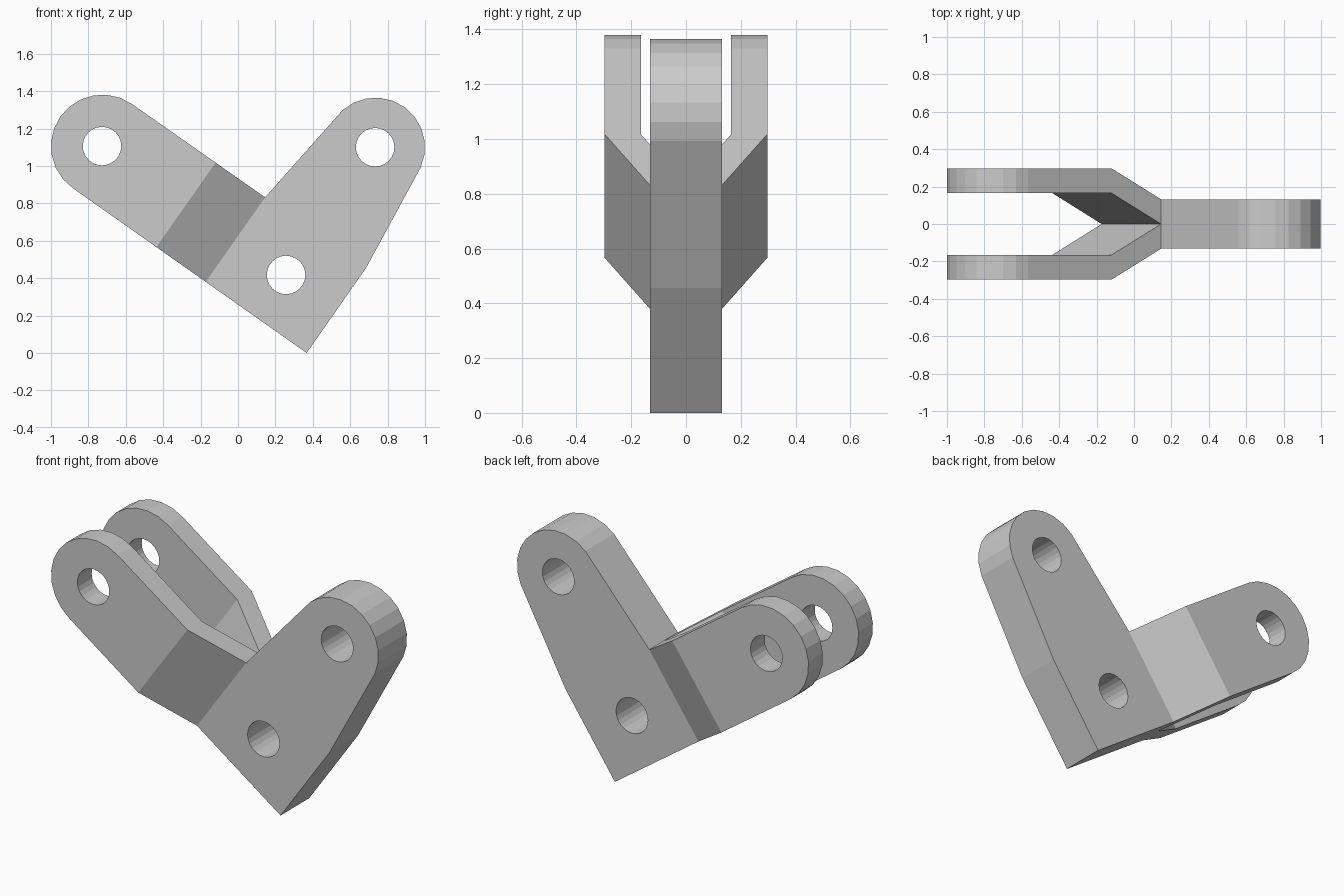
import bpy, bmesh
from math import sin, cos, radians
from mathutils import Vector

if "Cube" in bpy.data.objects:
    bpy.data.objects.remove(bpy.data.objects["Cube"])

THICK = 0.132      # half the blade, and each fork arm
SPREAD = 0.165     # sideways offset of each fork arm
BEND = 0.323       # length of the slanted part
TILT = 54.9        # direction across the fork arm, in degrees
corner = Vector((0.145, 0, 0.832))
along = Vector((-sin(radians(TILT)), 0, cos(radians(TILT))))


def arc(x, z, r, start, end, steps):
    angles = [radians(start + (end - start) * i / steps) for i in range(steps + 1)]
    return [(x + r * cos(a), z + r * sin(a)) for a in angles]


def add_loop(bm, points):
    verts = [bm.verts.new((x, 0, z)) for x, z in points]
    for a, b in zip(verts, verts[1:] + verts[:1]):
        bm.edges.new((a, b))


# Side profile: blade with a round end, then the fork arm with a round end
blade_end = arc(0.735, 1.10, 0.265, -24, 132, 10)
fork_end = arc(-0.725, 1.106, 0.275, TILT, TILT + 180, 12)
outline = [(0.367, 0), (0.685, 0.455)] + blade_end + [(corner.x, corner.z)] + fork_end

bm = bmesh.new()
add_loop(bm, outline)
for x, z in ((0.733, 1.10), (-0.727, 1.106), (0.257, 0.417)):
    add_loop(bm, arc(x, z, 0.103, 0, 345, 23))
bmesh.ops.triangle_fill(bm, edges=bm.edges[:], use_beauty=True, normal=(0, -1, 0))

# Thicken one half of the lever
top = bmesh.ops.extrude_face_region(bm, geom=bm.faces[:])["geom"]
bmesh.ops.translate(bm, vec=(0, THICK, 0),
                    verts=[v for v in top if isinstance(v, bmesh.types.BMVert)])

# Cut at both bend lines, then push the fork arm outwards
for distance in (0, BEND):
    bmesh.ops.bisect_plane(bm, geom=bm.verts[:] + bm.edges[:] + bm.faces[:], dist=1e-4,
                           plane_co=corner + along * distance, plane_no=along)
for v in bm.verts:
    s = (v.co - corner).dot(along)
    v.co.y += SPREAD * min(max(s / BEND, 0), 1)
bmesh.ops.recalc_face_normals(bm, faces=bm.faces[:])

# Open the blade on the symmetry plane so both halves join
middle = [f for f in bm.faces if all(abs(v.co.y) < 1e-4 for v in f.verts)]
bmesh.ops.delete(bm, geom=middle, context="FACES")
bmesh.ops.dissolve_limit(bm, angle_limit=radians(1), verts=bm.verts[:], edges=bm.edges[:])

mesh = bpy.data.meshes.new("forked_lever")
bm.to_mesh(mesh)
bm.free()
lever = bpy.data.objects.new("forked_lever", mesh)
bpy.context.collection.objects.link(lever)

mirror = lever.modifiers.new("mirror_halves", "MIRROR")
mirror.use_axis = (False, True, False)
mirror.use_clip = True
mirror.merge_threshold = 0.001

# Plain grey metal
grey = bpy.data.materials.new("plain_grey")
grey.use_nodes = True
colour = (0.6, 0.6, 0.6, 1)
grey.diffuse_color = colour
grey.node_tree.nodes["Principled BSDF"].inputs["Base Color"].default_value = colour
mesh.materials.append(grey)
